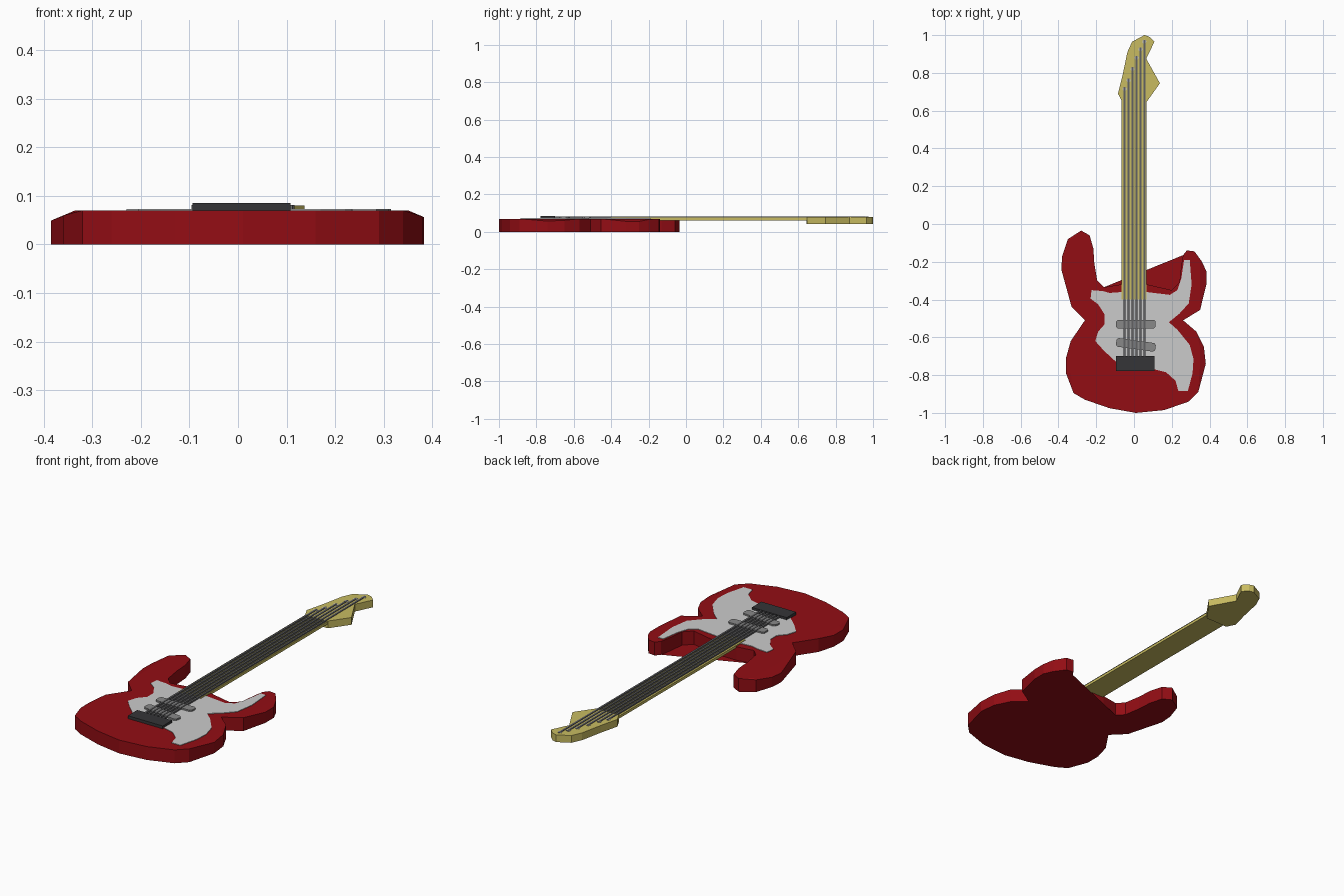
import bpy, bmesh, math
from mathutils import Matrix

if "Cube" in bpy.data.objects:
    bpy.data.objects.remove(bpy.data.objects["Cube"])


def material(name, r, g, b):
    m = bpy.data.materials.new(name)
    m.diffuse_color = (r, g, b, 1)
    m.use_nodes = True
    m.node_tree.nodes["Principled BSDF"].inputs["Base Color"].default_value = m.diffuse_color
    return m


RED = material("red_paint", 0.29, 0.004, 0.007)
WOOD = material("pale_wood", 0.58, 0.50, 0.12)
DARK = material("dark_metal", 0.035, 0.035, 0.038)
STEEL = material("steel", 0.12, 0.12, 0.125)
PICKUP = material("pickup_grey", 0.25, 0.25, 0.25)


def finish(name, bm, mat=None):
    bmesh.ops.remove_doubles(bm, verts=bm.verts, dist=0.0002)
    bmesh.ops.recalc_face_normals(bm, faces=bm.faces)
    me = bpy.data.meshes.new(name)
    bm.to_mesh(me)
    bm.free()
    ob = bpy.data.objects.new(name, me)
    bpy.context.collection.objects.link(ob)
    if mat:
        me.materials.append(mat)
    return ob


def plate(name, pts, z0, z1, mat=None, matrix=None):
    """Flat outline extruded from z0 to z1."""
    bm = bmesh.new()
    low = [bm.verts.new((x, y, z0)) for x, y in pts]
    top = [bm.verts.new((x, y, z1)) for x, y in pts]
    bm.faces.new(low)
    bm.faces.new(top)
    for i in range(len(pts)):
        j = (i + 1) % len(pts)
        bm.faces.new((low[i], low[j], top[j], top[i]))
    if matrix:
        bm.transform(matrix)
    return finish(name, bm, mat)


def rect(x0, x1, y0, y1):
    return [(x0, y0), (x1, y0), (x1, y1), (x0, y1)]


# Body: outer outline from the neck pocket round to the right horn, then the cutaway
outer = [(-.16, -.335), (-.195, -.30), (-.21, -.21), (-.215, -.13), (-.235, -.06),
         (-.28, -.035), (-.35, -.08), (-.38, -.17), (-.385, -.24), (-.33, -.44),
         (-.26, -.51), (-.335, -.62), (-.36, -.71), (-.36, -.79), (-.32, -.895),
         (-.26, -.93), (-.13, -.975), (.01, -1.0), (.16, -.985), (.29, -.94),
         (.34, -.89), (.38, -.74), (.37, -.65), (.33, -.57), (.26, -.51),
         (.35, -.455), (.383, -.32), (.383, -.25), (.36, -.20), (.32, -.145),
         (.28, -.14), (.26, -.165)]
cutaway = [(.25, -.22), (.24, -.31), (.20, -.35), (.135, -.335), (.07, -.32), (-.07, -.32)]

bm = bmesh.new()
outline = outer + cutaway
rings = [[], [], []]
for x, y in outline:
    inner = max(-.335, min(.35, x))          # chamfer only on the outermost sides
    rings[0].append(bm.verts.new((x, y, 0)))
    rings[1].append(bm.verts.new((x, y, .07 - abs(x - inner) * .42)))
    rings[2].append(bm.verts.new((inner, y, .07)))
n = len(outline)
for a, b in zip(rings, rings[1:]):
    for i in range(n):
        j = (i + 1) % n
        bm.faces.new((a[i], a[j], b[j], b[i]))
bm.faces.new(rings[2])
bm.faces.new(rings[0][:len(outer)])          # back runs straight across the cutaway
bm.faces.new([rings[0][len(outer) - 1]] + rings[0][len(outer):] + [rings[0][0]])
bmesh.ops.delete(bm, geom=[bm.faces[:][-1]], context='FACES_ONLY')
finish("body", bm, RED)

# Pickguard
guard = [(-.225, -.35), (-.165, -.355), (-.13, -.365), (-.065, -.36), (.065, -.36),
         (.19, -.375), (.23, -.35), (.25, -.29), (.265, -.19), (.295, -.19),
         (.305, -.32), (.29, -.42), (.24, -.475), (.185, -.52), (.23, -.56),
         (.295, -.64), (.315, -.715), (.31, -.79), (.285, -.885), (.235, -.885),
         (.22, -.83), (.17, -.785), (.11, -.77), (-.095, -.73), (-.16, -.67),
         (-.205, -.62), (-.19, -.57), (-.155, -.53), (-.155, -.48), (-.19, -.425),
         (-.23, -.395)]
plate("pickguard", guard, .068, .073)

# Neck and headstock
plate("neck", rect(-.065, .065, -.40, .66), .062, .076, WOOD)
head = [(-.062, .645), (-.085, .69), (-.06, .79), (-.035, .91), (-.01, .965), (.055, 1.0),
        (.08, .992), (.108, .965), (.065, .875), (.137, .745), (.068, .648)]
plate("headstock", head, .042, .08, WOOD)

# Bridge and pickups
plate("bridge", rect(-.094, .108, -.778, -.70), .068, .085, DARK)
pill = [(-.105, -.014), (-.095, -.023), (.095, -.023), (.105, -.014),
        (.105, .014), (.095, .023), (-.095, .023), (-.105, .014)]
for name, y, ang in (("neck_pickup", -.53, 0), ("middle_pickup", -.64, -8)):
    plate(name, pill, .07, .081, PICKUP,
          Matrix.Translation((.01, y, 0)) @ Matrix.Rotation(math.radians(ang), 4, 'Z'))

# Strings with a tuner post at each end
ends = [.725, .77, .83, .89, .935, .975]
for i, y in enumerate(ends):
    x = -.05 + i * .021
    plate(f"string_{i + 1}", rect(x - .005, x + .005, -.75, y), .075, .083, STEEL)
    post = [(x + .011 * math.cos(k * math.pi / 4), y - .01 + .011 * math.sin(k * math.pi / 4))
            for k in range(8)]
    plate(f"tuner_post_{i + 1}", post, .078, .082)
